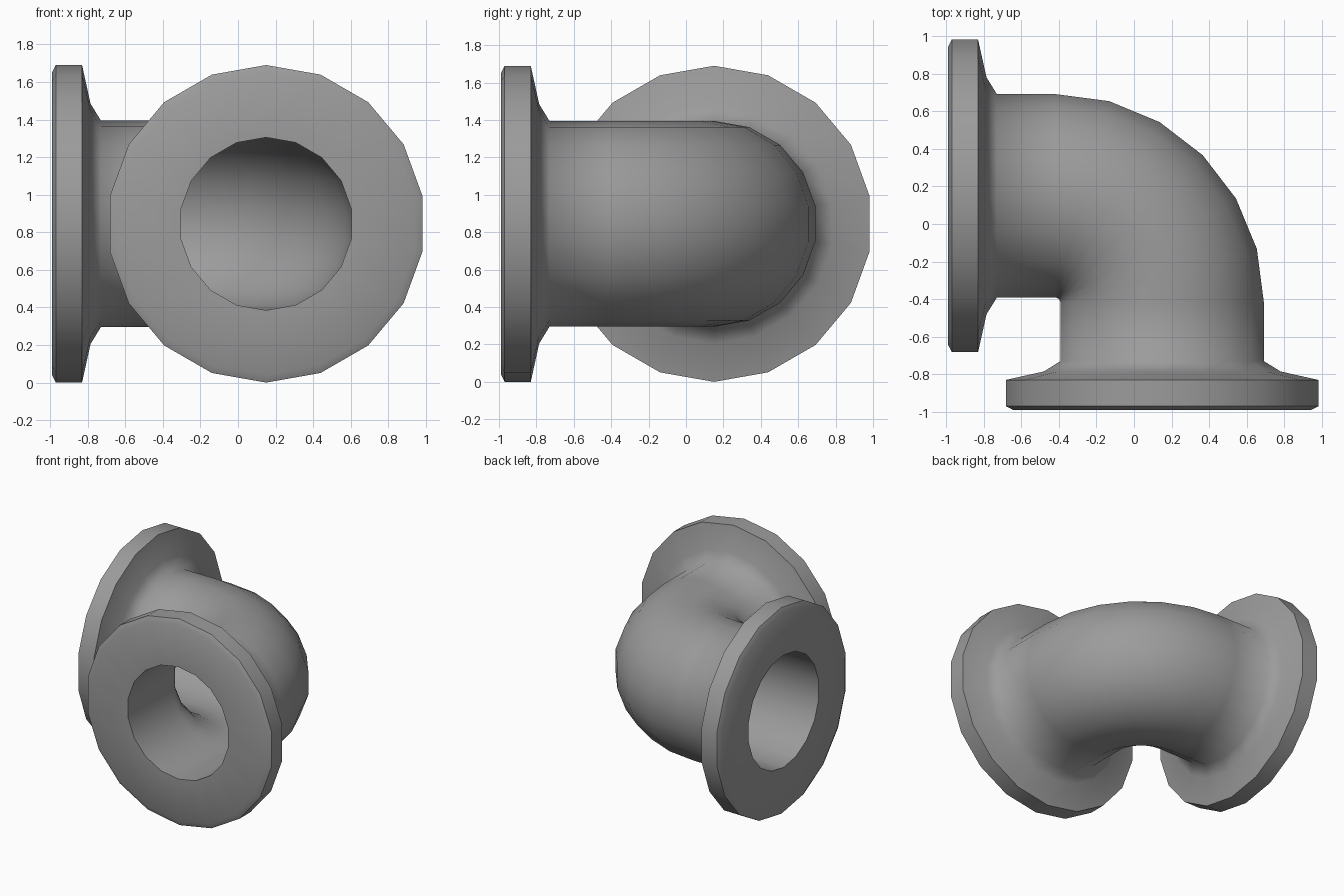
import bpy
import bmesh
from math import sin, cos, pi, radians
from mathutils import Vector

if "Cube" in bpy.data.objects:
    bpy.data.objects.remove(bpy.data.objects["Cube"], do_unlink=True)

SIDES = 18
AXIS = 0.15        # offset of both pipe axes from the centre
HEIGHT = 0.845     # axis height
BEND = 0.57        # centreline radius of the elbow
PIVOT = AXIS - BEND
END = -0.99        # plane of the mating faces
FLANGE, PIPE, BORE = 0.845, 0.55, 0.46

iron = bpy.data.materials.new("cast_iron_grey")
iron.use_nodes = True
grey = (0.33, 0.33, 0.33, 1)
iron.diffuse_color = grey
iron.node_tree.nodes["Principled BSDF"].inputs["Base Color"].default_value = grey


def side_station(x, radius):
    """Ring on the straight run that opens to -x."""
    return Vector((x, AXIS, HEIGHT)), Vector((0, 1, 0)), radius


def front_station(y, radius):
    """Ring on the straight run that opens to -y."""
    return Vector((AXIS, y, HEIGHT)), Vector((1, 0, 0)), radius


def bend_stations(radius, steps=6):
    """Rings around the quarter turn, from the side run to the front run."""
    rings = []
    for i in range(steps + 1):
        a = pi / 2 * (1 - i / steps)
        out = Vector((cos(a), sin(a), 0))
        rings.append((Vector((PIVOT, PIVOT, HEIGHT)) + out * BEND, out, radius))
    return rings


# Flange section: distance along the axis and radius, face to neck
section = [(END, BORE), (END, FLANGE - 0.04), (END + 0.02, FLANGE),
           (-0.83, FLANGE), (-0.785, 0.64), (-0.73, PIPE)]

# Outside from side face to front face, then back through the bore
stations = [side_station(d, r) for d, r in section]
stations += bend_stations(PIPE)
stations += [front_station(d, r) for d, r in reversed(section)]
stations += reversed(bend_stations(BORE))

bm = bmesh.new()
rings = []
for centre, out, radius in stations:
    ring = []
    for i in range(SIDES):
        a = 2 * pi * (i + 0.5) / SIDES + pi / 2 - pi / SIDES
        ring.append(bm.verts.new(centre + radius * (out * cos(a) + Vector((0, 0, sin(a))))))
    rings.append(ring)
for k, ring in enumerate(rings):
    after = rings[(k + 1) % len(rings)]
    for i in range(SIDES):
        j = (i + 1) % SIDES
        bm.faces.new((ring[i], ring[j], after[j], after[i]))
bmesh.ops.recalc_face_normals(bm, faces=bm.faces)

mesh = bpy.data.meshes.new("flanged_pipe_elbow")
bm.to_mesh(mesh)
bm.free()
mesh.materials.append(iron)
elbow = bpy.data.objects.new("flanged_pipe_elbow", mesh)
bpy.context.collection.objects.link(elbow)

# Smooth casting with crisp rims
bpy.ops.object.select_all(action='DESELECT')
elbow.select_set(True)
bpy.context.view_layer.objects.active = elbow
bpy.ops.object.shade_smooth_by_angle(angle=radians(60))
